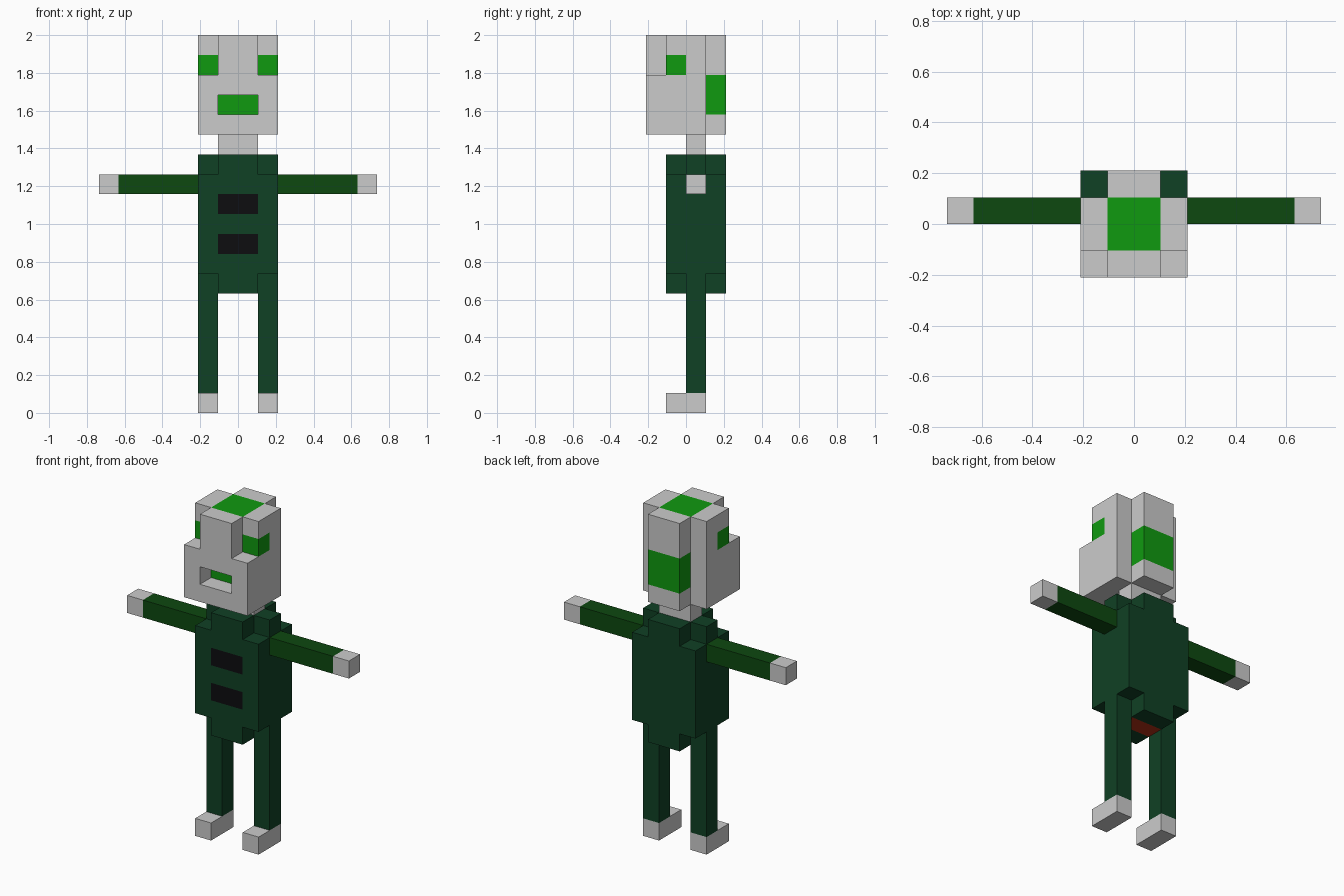
import bpy, bmesh

if "Cube" in bpy.data.objects:
    bpy.data.objects.remove(bpy.data.objects["Cube"])

U = 2 / 19  # edge length of one block


def material(name, r, g, b):
    m = bpy.data.materials.new(name)
    m.diffuse_color = (r, g, b, 1)
    m.use_nodes = True
    m.node_tree.nodes["Principled BSDF"].inputs["Base Color"].default_value = m.diffuse_color
    return m


GREY = material("pale grey", 0.60, 0.60, 0.60)
GREEN = material("bright green", 0.005, 0.32, 0.005)
SUIT = material("dark suit green", 0.005, 0.052, 0.018)
SLEEVE = material("sleeve green", 0.004, 0.065, 0.005)
BLACK = material("black", 0.004, 0.004, 0.005)
RED = material("rust red", 0.45, 0.03, 0.007)


def box(x0, x1, y0, y1, z0, z1):
    """Set of unit blocks filling a box, in block units."""
    return {(x, y, z) for x in range(x0, x1) for y in range(y0, y1) for z in range(z0, z1)}


def mirror(cells):
    return {(-1 - x, y, z) for x, y, z in cells}


# Head: core, face, forehead, back ridge, minus the mouth hollow
head = (box(-2, 2, -1, 1, 14, 19) | box(-2, 2, -2, -1, 14, 17)
        | box(-1, 1, -2, -1, 17, 19) | box(-1, 1, 1, 2, 14, 19)) - box(-1, 1, -2, -1, 15, 16)
neck = box(-1, 1, 0, 1, 13, 14)
# Torso: main block with narrower cross-shaped shoulders and hips
torso = (box(-2, 2, -1, 2, 7, 12) | box(-1, 1, -1, 2, 12, 13)
         | box(-2, 2, 0, 1, 12, 13) | box(-1, 1, -1, 2, 6, 7))
arm = box(2, 7, 0, 1, 11, 12)
leg = box(1, 2, 0, 1, 1, 7)
foot = box(1, 2, -1, 1, 0, 1)


def head_colour(c, n):
    x, y, z = c
    mid = x in (-1, 0)
    if y == 1 and z in (15, 16):                          # back band
        return GREEN
    if n[2] == 1 and z == 18 and mid and y in (-1, 0):    # crown
        return GREEN
    if n[1] == -1 and y == -1 and z == 15 and mid:        # mouth
        return GREEN
    if not mid and y == -1 and z == 17:                   # eyes
        return GREEN
    return GREY


def torso_colour(c, n):
    x, y, z = c
    if n[1] == -1 and x in (-1, 0) and z in (8, 10):      # chest bars
        return BLACK
    if n[2] == -1 and z == 6 and y == 0:                  # underside strip
        return RED
    return SUIT


def arm_colour(c, n):
    return GREY if c[0] in (6, -7) else SLEEVE            # hands at the ends


def plain(mat):
    return lambda c, n: mat


parts = [
    ("head", head, head_colour), ("neck", neck, plain(GREY)), ("torso", torso, torso_colour),
    ("right_arm", arm, arm_colour), ("left_arm", mirror(arm), arm_colour),
    ("right_leg", leg, plain(SUIT)), ("left_leg", mirror(leg), plain(SUIT)),
    ("right_foot", foot, plain(GREY)), ("left_foot", mirror(foot), plain(GREY)),
]
solid = set().union(*(cells for _, cells, _ in parts))


def build(name, cells, colour):
    """Skin the exposed block faces and colour each one by rule."""
    bm = bmesh.new()
    mesh = bpy.data.meshes.new(name)
    mats = []
    for c in sorted(cells):
        for axis in range(3):
            for s in (-1, 1):
                n = [0, 0, 0]
                n[axis] = s
                if tuple(c[i] + n[i] for i in range(3)) in solid:
                    continue
                a, b = (axis + 1) % 3, (axis + 2) % 3
                corners = []
                for da, db in ((0, 0), (1, 0), (1, 1), (0, 1))[::s]:
                    p = list(c)
                    p[axis] += (s + 1) // 2
                    p[a] += da
                    p[b] += db
                    corners.append(bm.verts.new([v * U for v in p]))
                face = bm.faces.new(corners)
                m = colour(c, n)
                if m not in mats:
                    mats.append(m)
                face.material_index = mats.index(m)
    bmesh.ops.remove_doubles(bm, verts=bm.verts[:], dist=1e-4)
    bm.to_mesh(mesh)
    bm.free()
    for m in mats:
        mesh.materials.append(m)
    bpy.context.collection.objects.link(bpy.data.objects.new(name, mesh))


for part in parts:
    build(*part)
